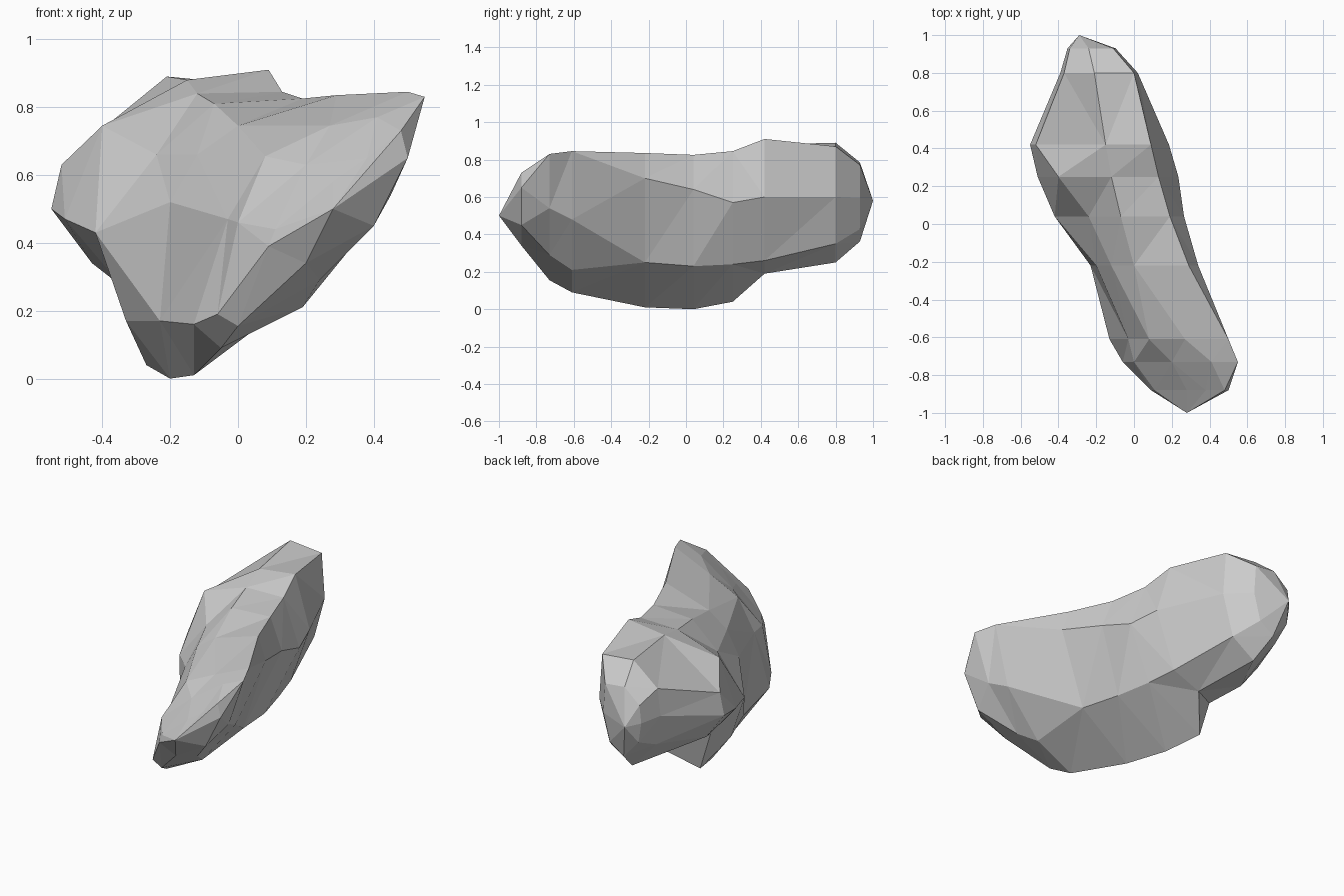
import bpy, bmesh

# Cross-sections of the boulder from front to back: y, then (x, z) running
# top right, top left, upper left, left, lower left, bottom, lower right, right
SECTIONS = [
    (-0.88, [(.48, .73), (.38, .65), (.28, .58), (.11, .44), (.09, .39), (.20, .34), (.40, .45), (.50, .65)]),
    (-0.73, [(.55, .83), (.41, .77), (.20, .63), (.0, .46), (-.06, .19), (.0, .155), (.24, .29), (.45, .54)]),
    (-0.61, [(.50, .845), (.27, .745), (.08, .655), (-.03, .47), (-.13, .16), (-.05, .09), (.19, .21), (.41, .48)]),
    (-0.22, [(.29, .835), (.0, .745), (-.12, .66), (-.20, .52), (-.23, .17), (-.13, .01), (.19, .25), (.34, .70)]),
    (0.04, [(.19, .825), (-.07, .81), (-.24, .66), (-.42, .43), (-.33, .17), (-.20, .0), (.15, .23), (.265, .64)]),
    (0.25, [(.13, .845), (-.12, .84), (-.40, .745), (-.51, .47), (-.34, .27), (-.27, .04), (.10, .24), (.235, .57)]),
    (0.42, [(.09, .91), (-.15, .88), (-.52, .63), (-.55, .50), (-.43, .34), (-.12, .19), (.06, .26), (.185, .60)]),
    (0.80, [(.00, .87), (-.21, .89), (-.37, .76), (-.39, .60), (-.36, .42), (-.20, .25), (-.05, .35), (.02, .60)]),
]
FRONT_TIP = (.28, -1.0, .50)
BACK_TIP = (-.29, 1.0, .58)

# Rounded back end: last section shrunk towards the tip
SECTIONS.append((0.93, [(BACK_TIP[0] + (x - BACK_TIP[0]) * .62, BACK_TIP[2] + (z - BACK_TIP[2]) * .66)
                        for x, z in SECTIONS[-1][1]]))

bm = bmesh.new()
rings = [[bm.verts.new((x, y, z)) for x, z in pts] for y, pts in SECTIONS]
n = len(rings[0])

# Skin between neighbouring sections
for a, b in zip(rings, rings[1:]):
    for i in range(n):
        j = (i + 1) % n
        bm.faces.new((a[i], a[j], b[j], b[i]))

# Pointed ends
for ring, tip in ((rings[0], FRONT_TIP), (rings[-1], BACK_TIP)):
    v = bm.verts.new(tip)
    for i in range(n):
        bm.faces.new((ring[i], ring[(i + 1) % n], v))

# Irregular flat facets
bmesh.ops.triangulate(bm, faces=bm.faces[:], quad_method='SHORT_EDGE')
bmesh.ops.recalc_face_normals(bm, faces=bm.faces[:])

mesh = bpy.data.meshes.new("boulder")
bm.to_mesh(mesh)
bm.free()
boulder = bpy.data.objects.new("boulder", mesh)
bpy.context.collection.objects.link(boulder)
